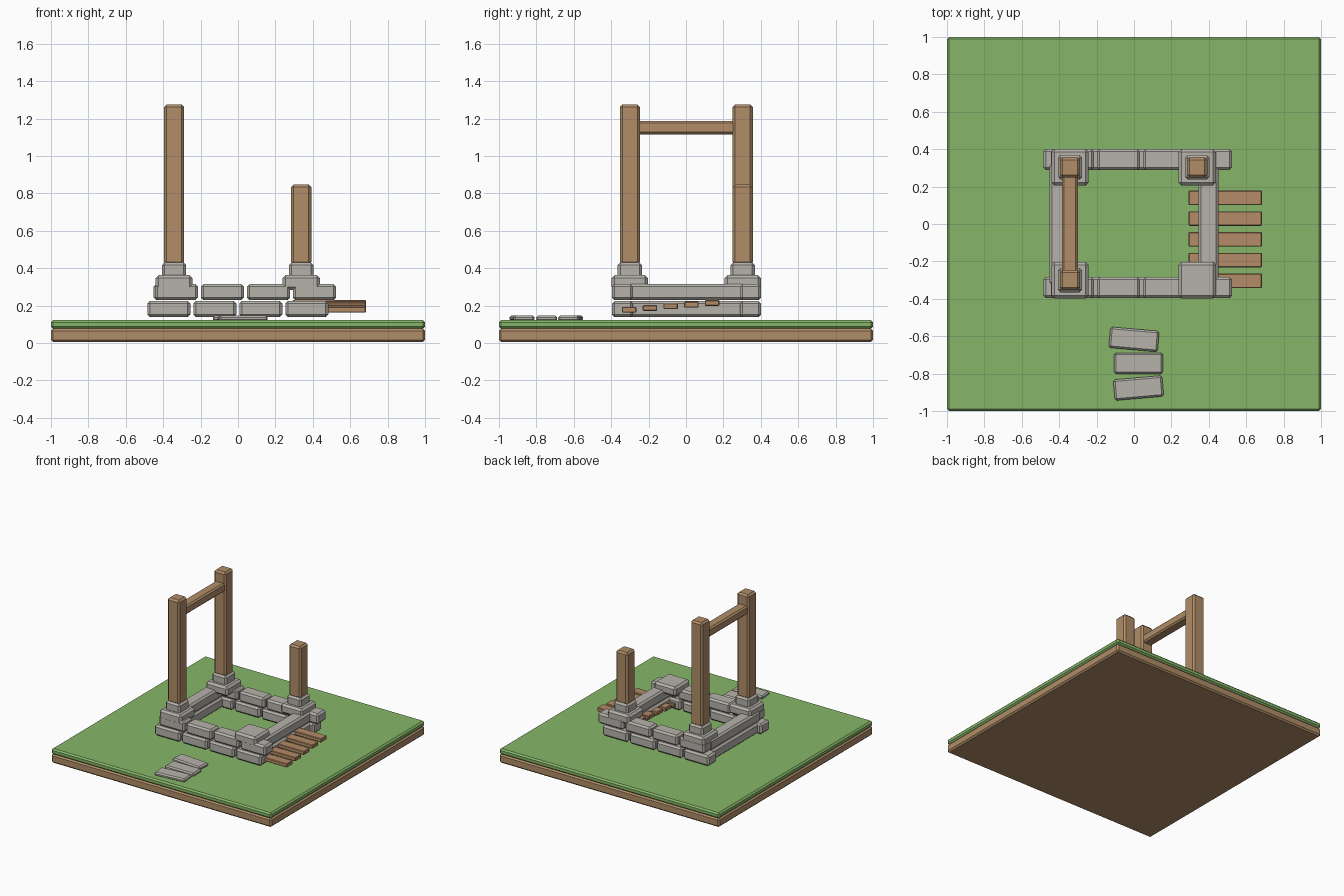
import bpy, math

if "Cube" in bpy.data.objects:
    bpy.data.objects.remove(bpy.data.objects["Cube"])


def material(name, rgb):
    m = bpy.data.materials.new(name)
    m.diffuse_color = (*rgb, 1)
    m.use_nodes = True
    m.node_tree.nodes["Principled BSDF"].inputs["Base Color"].default_value = m.diffuse_color
    return m


GRASS = material("grass green", (0.24, 0.47, 0.14))
STONE = material("stone grey", (0.47, 0.45, 0.41))
WOOD = material("timber brown", (0.44, 0.27, 0.14))
PLANK = material("plank brown", (0.46, 0.26, 0.14))
SOIL = material("soil brown", (0.44, 0.27, 0.14))


def block(name, x, y, z, mat, bevel=0.014, turn=0):
    """Chamfered box from (min, max) ranges, optionally turned about z."""
    bpy.ops.mesh.primitive_cube_add(
        size=1, location=[(a + b) / 2 for a, b in (x, y, z)],
        rotation=(0, 0, math.radians(turn)))
    ob = bpy.context.object
    ob.name = name
    ob.scale = [b - a for a, b in (x, y, z)]
    bpy.ops.object.transform_apply(location=False, rotation=False, scale=True)
    mod = ob.modifiers.new("chamfer", 'BEVEL')
    mod.width = bevel
    mod.segments = 1
    ob.data.materials.append(mat)
    return ob


def around(c, size):
    return (c - size / 2, c + size / 2)


# Ground slab
block("soil", (-1, 1), (-1, 1), (0.005, 0.077), SOIL, 0.012)
block("grass", (-1, 1), (-1, 1), (0.075, 0.122), GRASS, 0.012)

# Two courses of staggered stones on front and back, long stones on the sides
for course, (z, shift) in enumerate((((0.138, 0.224), 0), ((0.229, 0.315), 0.041))):
    for side, y in (("front", -0.34), ("back", 0.345)):
        for i in range(4):
            block(f"{side}_wall_stone", around(-0.37 + 0.246 * i + shift, 0.23),
                  around(y, 0.113), z, STONE)
    for side, x in (("left", -0.398), ("right", 0.398)):
        block(f"{side}_wall_stone", around(x, 0.107), around(0, 0.65), z, STONE)

# Corner caps; three carry a plinth and a post, one is broken off
for x, y, top in ((-0.342, -0.3, 1.275), (-0.342, 0.303, 1.275),
                  (0.338, 0.303, 0.847), (0.338, -0.3, None)):
    block("corner_cap", around(x, 0.2), around(y, 0.195), (0.284, 0.362), STONE, 0.016)
    if top:
        block("plinth", around(x, 0.13), around(y, 0.13), (0.35, 0.43), STONE)
        block("post", around(x, 0.108), around(y, 0.108), (0.42, top), WOOD)

# Cross beam between the tall posts
block("cross_beam", around(-0.343, 0.086), (-0.3, 0.3), (1.115, 1.187), WOOD, 0.012)

# Sloping run of loose floor planks
for i in range(5):
    block("plank", (0.292, 0.684), around(-0.304 + 0.111 * i, 0.077),
          around(0.178 + 0.009 * i, 0.031), PLANK, 0.004)

# Stepping stones
for x, y, turn in ((0, -0.617, -5), (0.024, -0.745, 0), (0.024, -0.877, 5)):
    block("step_stone", around(x, 0.262), around(y, 0.112), (0.116, 0.147), STONE, 0.01, turn)
